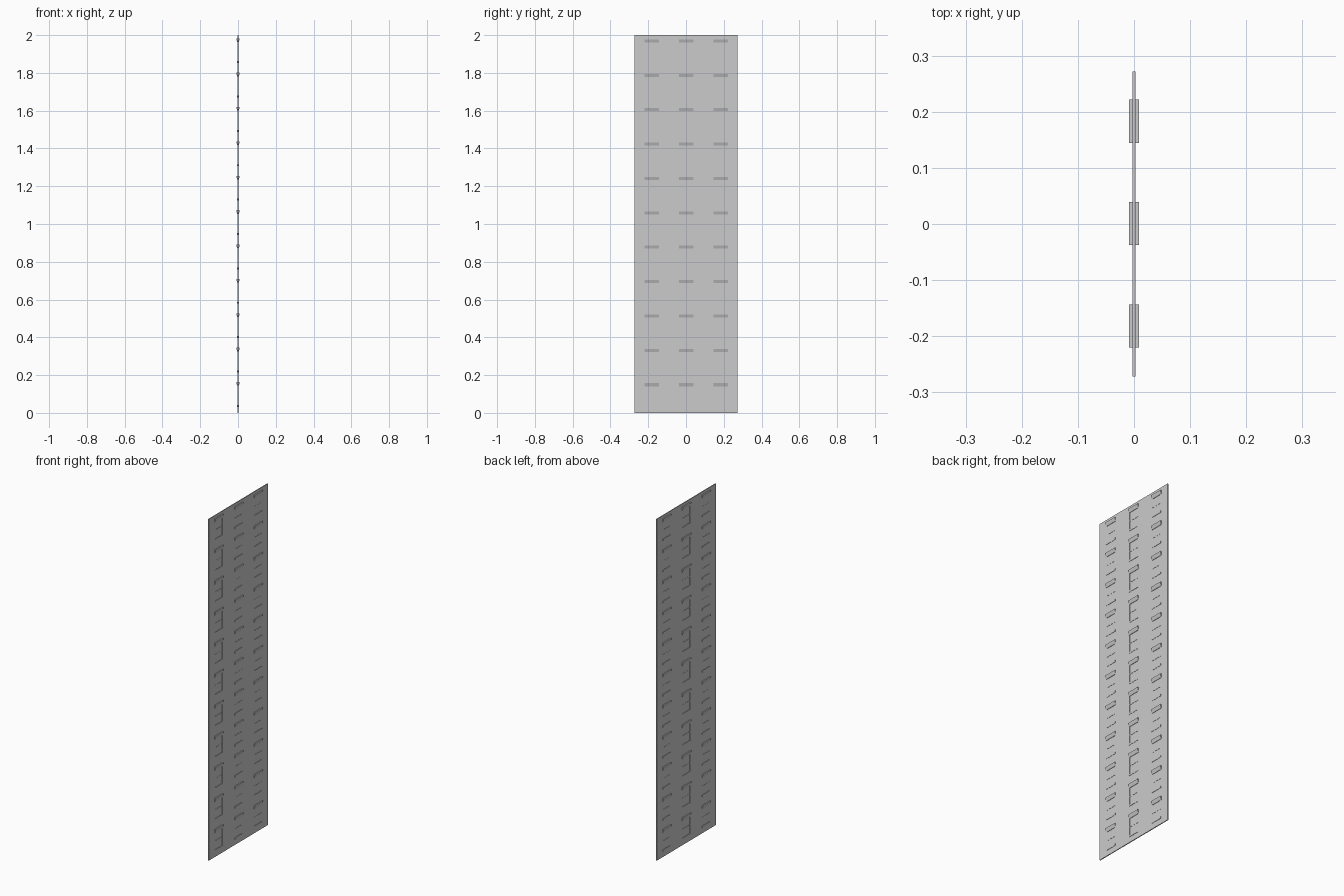
import bpy, bmesh

if "Cube" in bpy.data.objects:
    bpy.data.objects.remove(bpy.data.objects["Cube"])

ROWS, PITCH = 11, 0.182
COLS = (-0.182, 0.001, 0.183)
HALF_Y, HALF_X = 0.272, 0.0025
WIN_W, WIN_LO, WIN_HI = 0.033, 0.042, 0.141   # half width, bottom, top


def finish(name, bm):
    bmesh.ops.recalc_face_normals(bm, faces=bm.faces)
    me = bpy.data.meshes.new(name)
    bm.to_mesh(me)
    bm.free()
    ob = bpy.data.objects.new(name, me)
    bpy.context.collection.objects.link(ob)
    return ob


def prism(bm, profile, y0, y1):
    """Extrude an (x, z) profile along y."""
    a = [bm.verts.new((x, y0, z)) for x, z in profile]
    b = [bm.verts.new((x, y1, z)) for x, z in profile]
    bm.faces.new(a)
    bm.faces.new(b[::-1])
    n = len(a)
    for i in range(n):
        j = (i + 1) % n
        bm.faces.new((a[i], b[i], b[j], a[j]))


def repeated(name, profile, half_w):
    """One part repeated for every window."""
    bm = bmesh.new()
    for r in range(ROWS):
        for c in COLS:
            prism(bm, [(x, z + r * PITCH) for x, z in profile], c - half_w, c + half_w)
    return finish(name, bm)


def rect(hx, z0, z1):
    return [(-hx, z0), (hx, z0), (hx, z1), (-hx, z1)]


# Wall slab: grid with the window cells left open, then thickened
ys = [-HALF_Y] + [c + s * WIN_W for c in COLS for s in (-1, 1)] + [HALF_Y]
zs = [0] + [r * PITCH + z for r in range(ROWS) for z in (WIN_LO, WIN_HI)] + [2]
bm = bmesh.new()
grid = [[bm.verts.new((-HALF_X, y, z)) for y in ys] for z in zs]
faces = []
for k in range(len(zs) - 1):
    for j in range(len(ys) - 1):
        if not (k % 2 and j % 2):
            faces.append(bm.faces.new((grid[k][j], grid[k][j + 1],
                                       grid[k + 1][j + 1], grid[k + 1][j])))
ext = bmesh.ops.extrude_face_region(bm, geom=faces, use_keep_orig=True)
moved = [g for g in ext["geom"] if isinstance(g, bmesh.types.BMVert)]
bmesh.ops.translate(bm, verts=moved, vec=(2 * HALF_X, 0, 0))
finish("wall", bm)

# Recessed panes, middle bars and sills
repeated("window_panes", rect(0.0008, WIN_LO, WIN_HI), WIN_W)
repeated("window_bars", rect(0.002, 0.089, 0.094), WIN_W)
repeated("window_sills", rect(0.004, 0.032, WIN_LO), 0.036)

# Lintels flaring outward toward the top, on both wall faces
repeated("window_lintels", [(-0.003, WIN_HI), (0.003, WIN_HI), (0.0085, 0.157),
                            (0.0085, 0.163), (-0.0085, 0.163), (-0.0085, 0.157)], 0.0385)
